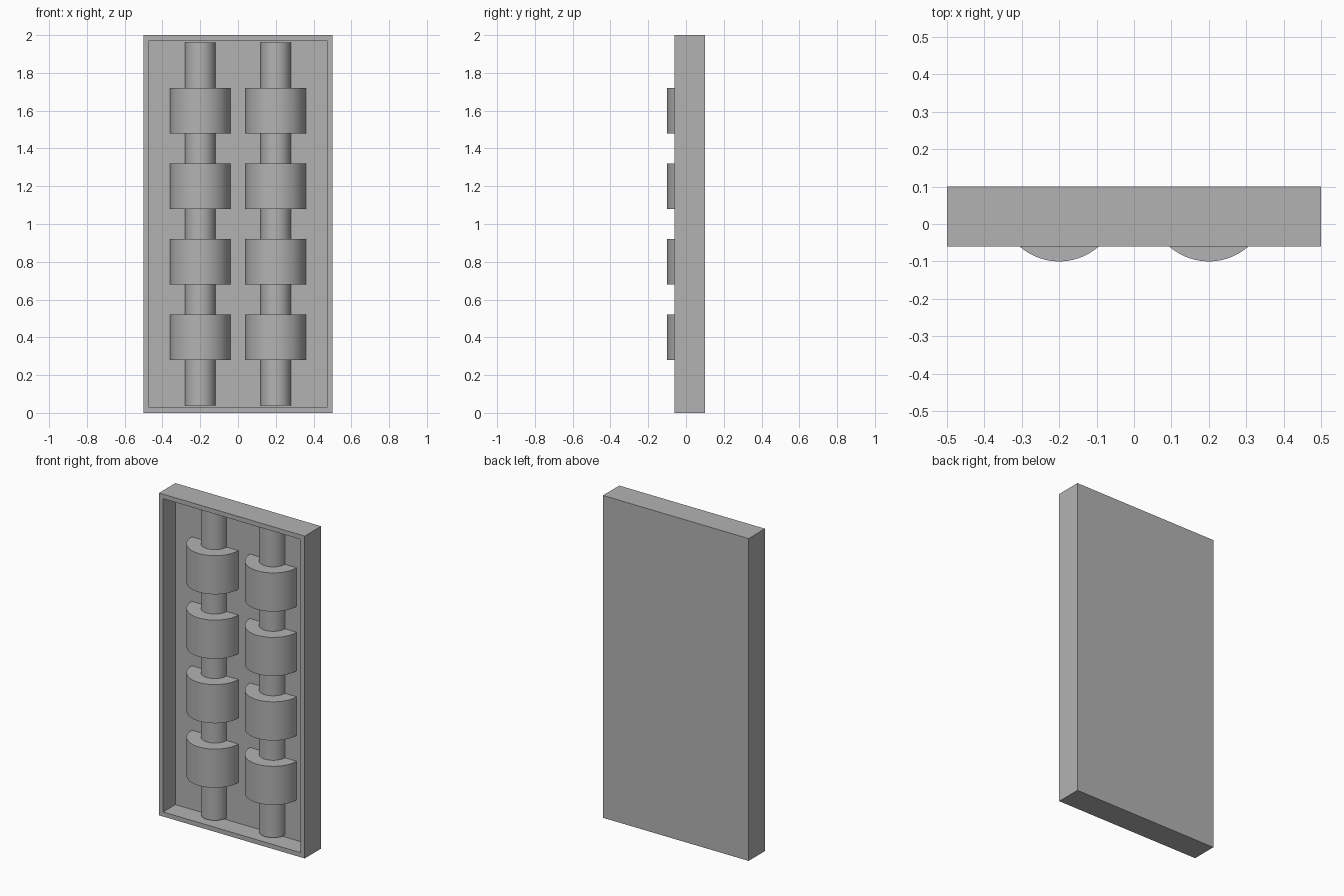
import bpy, bmesh, math
from mathutils import Vector

WIDTH, HEIGHT, RIM = 1.0, 2.0, 0.04
FRONT, FLOOR, BACK = -0.06, 0.06, 0.10

old = bpy.data.objects.get("Cube")
if old:
    bpy.data.objects.remove(old, do_unlink=True)

grey = bpy.data.materials.new("plain grey")
grey.use_nodes = True
colour = (0.45, 0.45, 0.45, 1)
grey.diffuse_color = colour
grey.node_tree.nodes["Principled BSDF"].inputs["Base Color"].default_value = colour


def make_object(name, bm):
    mesh = bpy.data.meshes.new(name)
    bm.to_mesh(mesh)
    bm.free()
    mesh.materials.append(grey)
    obj = bpy.data.objects.new(name, mesh)
    bpy.context.collection.objects.link(obj)
    return obj


# Shallow tray: a slab whose front face is inset and pushed back
bm = bmesh.new()
bmesh.ops.create_cube(bm, size=1)
bmesh.ops.scale(bm, vec=(WIDTH, BACK - FRONT, HEIGHT), verts=bm.verts)
bmesh.ops.translate(bm, vec=(0, (BACK + FRONT) / 2, HEIGHT / 2), verts=bm.verts)
front = min(bm.faces, key=lambda f: f.calc_center_median().y)
bmesh.ops.inset_region(bm, faces=[front], thickness=RIM)
floor = bmesh.ops.extrude_discrete_faces(bm, faces=[front])["faces"][0]
bmesh.ops.translate(bm, vec=(0, FLOOR - FRONT, 0), verts=floor.verts)
make_object("tray", bm)


# Half-round column: a stepped profile of shaft and rollers spun half a turn
def make_column(name, x, shaft=0.08, roller=0.16, half_height=0.12):
    profile = [(shaft, RIM)]
    for i in range(4):
        z = 0.4 * (i + 1)
        low, high = z - half_height, z + half_height
        profile += [(shaft, low), (roller, low), (roller, high), (shaft, high)]
    profile.append((shaft, HEIGHT - RIM))

    bm = bmesh.new()
    verts = [bm.verts.new((x - r, FLOOR, z)) for r, z in profile]
    edges = [bm.edges.new(pair) for pair in zip(verts, verts[1:])]
    bmesh.ops.spin(bm, geom=verts + edges, cent=(x, FLOOR, 0), axis=(0, 0, 1),
                   angle=math.pi, steps=40)
    bmesh.ops.recalc_face_normals(bm, faces=bm.faces)
    bm.normal_update()
    if sum(f.normal.y * f.calc_area() for f in bm.faces) > 0:
        bmesh.ops.reverse_faces(bm, faces=bm.faces)
    obj = make_object(name, bm)
    bpy.ops.object.select_all(action="DESELECT")
    obj.select_set(True)
    bpy.context.view_layer.objects.active = obj
    bpy.ops.object.shade_smooth_by_angle(angle=math.radians(30))


make_column("left_roller_column", 0.2)
make_column("right_roller_column", -0.2)
